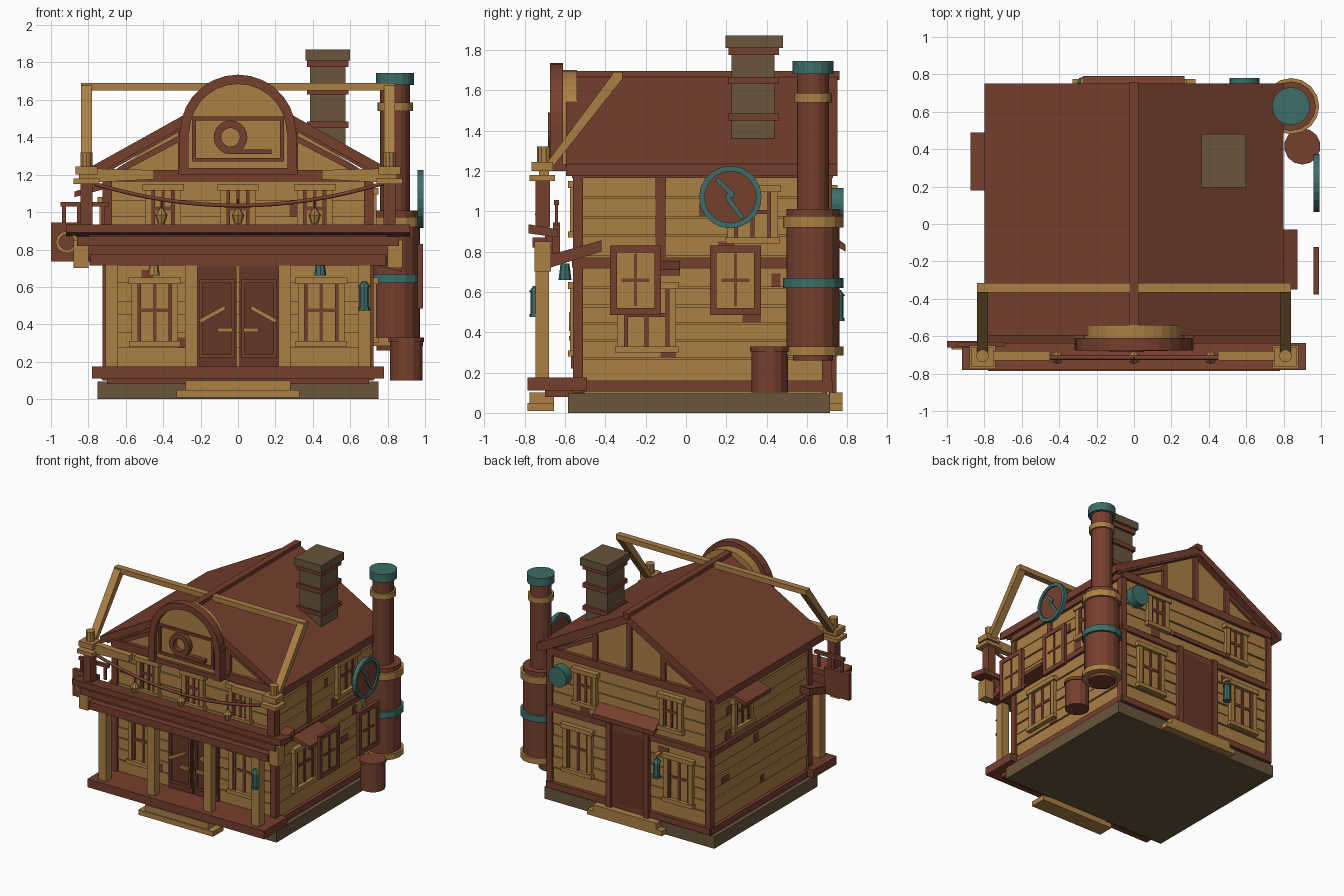
import bpy, bmesh, math, random
from mathutils import Vector

if "Cube" in bpy.data.objects:
    bpy.data.objects.remove(bpy.data.objects["Cube"])
random.seed(4)

def mat(name, c):
    m = bpy.data.materials.new(name)
    m.diffuse_color = (*c, 1)
    m.use_nodes = True
    m.node_tree.nodes["Principled BSDF"].inputs["Base Color"].default_value = m.diffuse_color
    return m
TAN = mat("tan_wood", (.41, .215, .06))
BROWN = mat("red_brown_wood", (.18, .05, .027))
DARK = mat("dark_door_wood", (.13, .036, .021))
STONE = mat("stone", (.14, .09, .045))
TEAL = mat("teal_metal", (.047, .155, .14))

def mesh(name, bm, m):
    bmesh.ops.recalc_face_normals(bm, faces=bm.faces)
    me = bpy.data.meshes.new(name)
    bm.to_mesh(me)
    bm.free()
    me.materials.append(m)
    ob = bpy.data.objects.new(name, me)
    bpy.context.collection.objects.link(ob)
    return ob

# Wall-relative placement: u along the wall, o outward, z up
SIDES = {"front": lambda u, o, z: (u, -.535 - o, z), "back": lambda u, o, z: (u, .70 + o, z),
         "right": lambda u, o, z: (.70 + o, u, z), "left": lambda u, o, z: (-.70 - o, u, z),
         "abs": lambda u, o, z: (u, o, z), "absx": lambda u, o, z: (o, u, z)}

def prism(name, side, pts, o0, o1, m):
    f = SIDES[side]
    bm = bmesh.new()
    a = [bm.verts.new(f(u, o0, z)) for u, z in pts]
    b = [bm.verts.new(f(u, o1, z)) for u, z in pts]
    bm.faces.new(a)
    bm.faces.new(b)
    n = len(pts)
    for i in range(n):
        bm.faces.new((a[i], a[(i + 1) % n], b[(i + 1) % n], b[i]))
    return mesh(name, bm, m)

def sbox(name, side, u0, u1, z0, z1, o0, o1, m):
    return prism(name, side, [(u0, z0), (u1, z0), (u1, z1), (u0, z1)], o0, o1, m)

def box(name, x0, x1, y0, y1, z0, z1, m):
    return sbox(name, "abs", x0, x1, z0, z1, y0, y1, m)

def strip(name, side, p, q, w, o0, o1, m):
    d = (Vector(q) - Vector(p)).normalized() * w / 2
    n = Vector((-d.y, d.x))
    p, q = Vector(p), Vector(q)
    return prism(name, side, [p + n, q + n, q - n, p - n], o0, o1, m)

def cyl(name, x, y, z0, z1, r, m, n=12, r2=None):
    bm = bmesh.new()
    bmesh.ops.create_cone(bm, cap_ends=True, segments=n, radius1=r, radius2=r2 or r, depth=z1 - z0)
    bmesh.ops.translate(bm, verts=bm.verts, vec=(x, y, (z0 + z1) / 2))
    return mesh(name, bm, m)

def circle(u, z, r, n=20, a0=0, a1=2 * math.pi):
    k = n if a1 - a0 > 6.2 else n + 1
    return [(u + r * math.cos(a0 + (a1 - a0) * i / n), z + r * math.sin(a0 + (a1 - a0) * i / n)) for i in range(k)]

def ring(name, side, u, z, ro, ri, o0, o1, m, n=20):
    for i in range(n):
        a, b = 2 * math.pi * i / n, 2 * math.pi * (i + 1) / n
        prism(name, side, [(u + r * math.cos(t), z + r * math.sin(t)) for r, t in ((ro, a), (ro, b), (ri, b), (ri, a))], o0, o1, m)

def window(side, u, z0, z1, w):
    n, h = side + "_window", w / 2
    sbox(n + "_panes", side, u - h + .03, u + h - .03, z0 + .03, z1 - .03, 0, .02, TAN)
    for s in (-1, 1):
        a, b = sorted((u + s * h, u + s * (h - .035)))
        sbox(n + "_jamb", side, a, b, z0, z1, 0, .04, TAN)
        a, b = sorted((u + s * (h - .035), u + s * (h - .052)))
        sbox(n + "_inner_jamb", side, a, b, z0 + .03, z1 - .03, 0, .03, BROWN)
    sbox(n + "_sill", side, u - h - .012, u + h + .012, z0, z0 + .03, 0, .05, TAN)
    sbox(n + "_lintel", side, u - h - .015, u + h + .015, z1 - .035, z1, 0, .05, TAN)
    zm = (z0 + z1) / 2 + .01
    sbox(n + "_mullion", side, u - .01, u + .01, z0 + .03, z1 - .03, 0, .028, BROWN)
    sbox(n + "_crossbar", side, u - h + .03, u + h - .03, zm - .01, zm + .01, 0, .028, BROWN)

def lantern(x, y, z):
    cyl("lantern_glass", x, y, z, z + .11, .026, TEAL, 8)
    cyl("lantern_cap", x, y, z + .11, z + .14, .034, TEAL, 8, .012)
    cyl("lantern_base", x, y, z - .015, z, .032, TEAL, 8)

# Foundation, steps, porch floor
box("foundation", -.75, .75, -.585, .715, 0, .095, STONE)
box("porch_floor", -.78, .78, -.785, -.49, .11, .175, BROWN)
box("porch_floor_support", -.7, .7, -.70, -.5, .08, .11, BROWN)
for s, y, d in (("front", -.785, .13), ("back", .70, .075)):
    box(s + "_lower_step", -.33, .33, y, y + d, .01, .05, TAN)
    box(s + "_upper_step", -.28, .28, y + .01, y + d, .05, .1, TAN)

# House body with plank cladding, beams and corner posts
prism("house_body", "abs", [(-.7, .09), (.7, .09), (.7, 1.2), (0, 1.64), (-.7, 1.2)], -.535, .70, TAN)
rows = [.155, .27, .36, .445, .53, .62, .72, .775, .88, .97, 1.07, 1.17]
for s in ("front", "back", "right", "left"):
    u0, u1 = (-.69, .69) if s in ("front", "back") else (-.525, .69)
    for i in range(len(rows) - 1):
        sbox(s + "_plank", s, u0, u1, rows[i] + .004, rows[i + 1] - .004, -.01, .008 + .005 * (i % 2), TAN)
        if i != 6 and i % 2:
            u = random.uniform(u0 + .1, u1 - .15)
            sbox(s + "_worn_patch", s, u, u + random.uniform(.04, .1), rows[i] + .004, rows[i + 1] - .03, 0, .016, BROWN)
    for z0, z1, o in ((.105, .155, .03), (.72, .765, .03), (1.165, 1.225, .03)):
        sbox(s + "_wall_beam", s, u0 - .03, u1 + .03, z0, z1, -.01, o, BROWN)
for x in (-.70, .70):
    for y in (-.535, .70):
        box("corner_post", x - .025, x + .025, y - .025, y + .025, .1, 1.2, BROWN)
sbox("right_wall_stud", "right", -.15, -.1, .77, 1.17, 0, .02, BROWN)
for s in ("front", "back"):
    for u in (-.3, 0, .3):
        sbox(s + "_gable_stud", s, u - .02, u + .02, 1.2, 1.6 - abs(u) * .56, 0, .02, BROWN)
    for k in (-1, 1):
        strip(s + "_gable_brace", s, (k * .76, 1.21), (0, 1.64), .055, 0, .045, BROWN)
        strip(s + "_gable_rafter", s, (k * .66, 1.21), (k * .3, 1.40), .03, 0, .02, BROWN)

# Roof, ridge, chimney
prism("roof", "abs", [(0, 1.68), (.8, 1.235), (.8, 1.175), (0, 1.62), (-.8, 1.175), (-.8, 1.235)], -.595, .75, BROWN)
box("ridge_beam", -.025, .025, -.6, .76, 1.65, 1.695, BROWN)
box("chimney", .385, .575, .225, .44, 1.34, 1.82, STONE)
box("chimney_cap", .36, .6, .195, .48, 1.81, 1.87, STONE)
for z in (1.45, 1.63, 1.775):
    box("chimney_band", .37, .59, .21, .46, z, z + .035, BROWN)

# Windows and window canopies
for u in (-.445, .445):
    window("front", u, .28, .65, .25)
    window("back", u, .28, .66, .25)
    window("back", u * .85, .84, 1.13, .2)
for u in (-.4, 0, .41):
    window("front", u, .87, 1.15, .19)
window("right", -.195, .30, .65, .29)
window("right", .33, .84, 1.13, .25)
window("left", .32, .82, 1.08, .24)
for x, y0, y1, z in ((1, -.35, -.03, .68), (-1, .18, .49, 1.08)):
    prism("window_canopy", "abs", [(x * .69, z + .05), (x * .875, z), (x * .875, z + .03), (x * .69, z + .085)], y0, y1, BROWN)

# Front double door with handles, back door with canopy
for k in (-1, 1):
    a, b = sorted((k * .008, k * .22))
    sbox("front_door_leaf", "front", a, b, .17, .71, 0, .025, DARK)
    for c in (a + .012, b - .03):
        sbox("door_stile", "front", c, c + .018, .22, .64, 0, .036, BROWN)
    for z in (.22, .62):
        sbox("door_rail", "front", a + .012, b - .012, z, z + .02, 0, .036, BROWN)
    strip("door_board", "front", (k * .205, .415), (k * .07, .49), .022, .02, .045, TAN)
    sbox("door_handle", "front", min(k * .11, k * .03), max(k * .11, k * .03), .36, .38, .02, .045, TAN)
sbox("back_door", "back", -.16, .16, .11, .74, 0, .03, DARK)
for k in (-1, 1):
    sbox("back_door_jamb", "back", k * .165 - .022, k * .165 + .022, .1, .77, 0, .045, BROWN)
prism("back_door_canopy", "absx", [(.69, .86), (.79, .80), (.79, .835), (.69, .91)], -.27, .27, BROWN)
lantern(-.27, .755, .47)
box("back_lantern_bracket", -.285, -.255, .70, .78, .62, .645, TAN)
prism("back_teal_disc", "back", circle(.59, 1.035, .08), 0, .08, TEAL)

# Porch: posts, sloped roof, balcony boards
for x in (-.675, -.25, .25, .675):
    box("porch_post", x - .033, x + .033, -.745, -.68, .17, .74, TAN)
prism("porch_roof", "absx", [(-.69, .715), (-.42, .80), (-.42, .855), (-.69, .78)], -.795, .795, BROWN)
box("porch_beam", -.79, .79, -.75, -.67, .715, .775, BROWN)
box("balcony_lower_board", -.86, .86, -.76, -.69, .82, .87, BROWN)
prism("balcony_floor", "absx", [(-.78, .89), (-.635, .87), (-.635, .91), (-.78, .935)], -.92, .92, BROWN)
box("balcony_backing", -.8, .8, -.7, -.66, .76, .89, BROWN)
for k in (-1, 1):
    x = k * .81
    box("balcony_bracket", k * .84 - .04, k * .84 + .04, -.75, -.67, .70, .85, TAN)
    box("balcony_post", x - .032, x + .032, -.745, -.675, .92, 1.18, BROWN)
    box("post_lower_collar", x - .07, x + .07, -.775, -.65, 1.15, 1.18, TAN)
    box("post_upper_collar", x - .06, x + .06, -.765, -.66, 1.20, 1.245, TAN)
    cyl("post_finial", x, -.705, 1.24, 1.32, .034, TAN, 10)
    prism("tan_crossboard", "abs", [(k * .45, 1.175), (k * .85, 1.155), (k * .85, 1.235), (k * .45, 1.225)], -.73, -.68, TAN)
    # diagonal arm of the overhead frame
    prism("frame_arm", "absx", [(-.705, 1.22), (-.66, 1.22), (-.32, 1.65), (-.33, 1.685), (-.36, 1.685)], x - .03, x + .03, TAN)
box("frame_top_bar", -.84, .84, -.365, -.315, 1.65, 1.69, TAN)

# Sagging rope and hanging lamps
cu = bpy.data.curves.new("balcony_rope", "CURVE")
cu.dimensions, cu.bevel_depth, cu.bevel_resolution = "3D", .012, 1
sp = cu.splines.new("POLY")
sp.points.add(16)
for i, p in enumerate(sp.points):
    x = -.78 + 1.56 * i / 16
    p.co = (x, -.715, 1.035 + .12 * (x / .78) ** 2, 1)
cu.materials.append(BROWN)
bpy.context.collection.objects.link(bpy.data.objects.new("balcony_rope", cu))
for x in (-.41, 0, .41):
    cyl("rope_lamp", x, -.715, .94, .985, .02, TAN, 8, .034)
    cyl("rope_lamp_top", x, -.715, .985, 1.02, .034, TAN, 8, .01)
    cyl("rope_lamp_hook", x, -.715, 1.01, 1.07, .006, BROWN, 6)
for x, m in ((-.45, TAN), (.44, TEAL)):
    cyl("porch_lamp", x, -.60, .66, .74, .032, m, 8, .022)
lantern(.675, -.725 - .02, .49)

# Arched sign above the gable, with a plain ring ornament
arch = circle(0, 1.43, .27, 16, 0, math.pi)
prism("arch_panel", "abs", [(.27, 1.2)] + arch + [(-.27, 1.2)], -.645, -.54, TAN)
n = 14
for i in range(n):
    a, b = math.pi * i / n, math.pi * (i + 1) / n
    prism("arch_trim", "abs", [(r * math.cos(t), 1.425 + r * math.sin(t)) for r, t in ((.31, a), (.31, b), (.26, b), (.26, a))], -.675, -.61, BROWN)
for k in (-1, 1):
    box("arch_side", k * .29 - .025, k * .29 + .025, -.675, -.61, 1.2, 1.43, BROWN)
    box("sign_frame_side", k * .235 - .01, k * .235 + .01, -.66, -.64, 1.27, 1.51, BROWN)
for z in (1.27, 1.49):
    box("sign_frame_rail", -.245, .245, -.66, -.64, z, z + .02, BROWN)
box("arch_base", -.32, .32, -.67, -.56, 1.2, 1.235, BROWN)
ring("sign_ring", "abs", -.04, 1.40, .09, .05, -.685, -.64, BROWN)
box("sign_bar", -.03, .18, -.68, -.64, 1.31, 1.335, BROWN)

# Hanging side sign
box("side_sign", -1, -.78, -.66, -.625, .735, .945, BROWN)
ring("side_sign_ring", "abs", -.915, .84, .06, .042, -.67, -.655, TAN, 12)
box("side_sign_arm", -.95, -.69, -.655, -.63, 1.03, 1.055, BROWN)
for x in (-.93, -.85, -.72):
    box("side_sign_hanger", x - .01, x + .01, -.65, -.635, .93, 1.05, BROWN)

# Free shutter panels and round emblem on the right
for y in (-.25, .245):
    sbox("shutter_panel", "absx", y - .095, y + .095, .52, .80, .965, .98, TAN)
    for k in (-1, 1):
        sbox("shutter_stile", "absx", y + k * .11 - .017, y + k * .11 + .017, .485, .83, .96, .988, BROWN)
        c = .6575 + k * .155
        sbox("shutter_rail", "absx", y - .125, y + .125, c - .0175, c + .0175, .96, .988, BROWN)
    sbox("shutter_mullion", "absx", y - .008, y + .008, .53, .79, .965, .986, BROWN)
    sbox("shutter_crossbar", "absx", y - .07, y + .07, .65, .666, .965, .986, BROWN)
prism("emblem_disc", "absx", circle(.22, 1.07, .135), .965, .98, BROWN)
ring("emblem_ring", "absx", .22, 1.07, .155, .128, .96, .992, TEAL)
for p, q in (((.15, 1.16), (.235, 1.08)), ((.235, 1.08), (.20, 1.075)), ((.20, 1.075), (.28, .965))):
    strip("emblem_zigzag", "absx", p, q, .022, .975, .988, TEAL)

# Boiler stack and barrel
X, Y = .84, .63
for name, z0, z1, r, m in (("stack_foot", .26, .33, .10, BROWN), ("boiler", .30, 1.01, .132, BROWN), ("stack_pipe", 1.0, 1.69, .08, BROWN),
                           ("boiler_low_band", .285, .33, .15, TAN), ("boiler_teal_band", .62, .67, .15, TEAL),
                           ("boiler_high_band", .92, .975, .15, TAN), ("stack_band", 1.54, 1.585, .095, TAN),
                           ("stack_cap", 1.68, 1.745, .102, TEAL)):
    cyl(name, X, Y, z0, z1, r, m, 16)
cyl("barrel", .9, .415, .1, .32, .09, BROWN, 14)
cyl("barrel_rim", .9, .415, .305, .33, .097, BROWN, 14)
